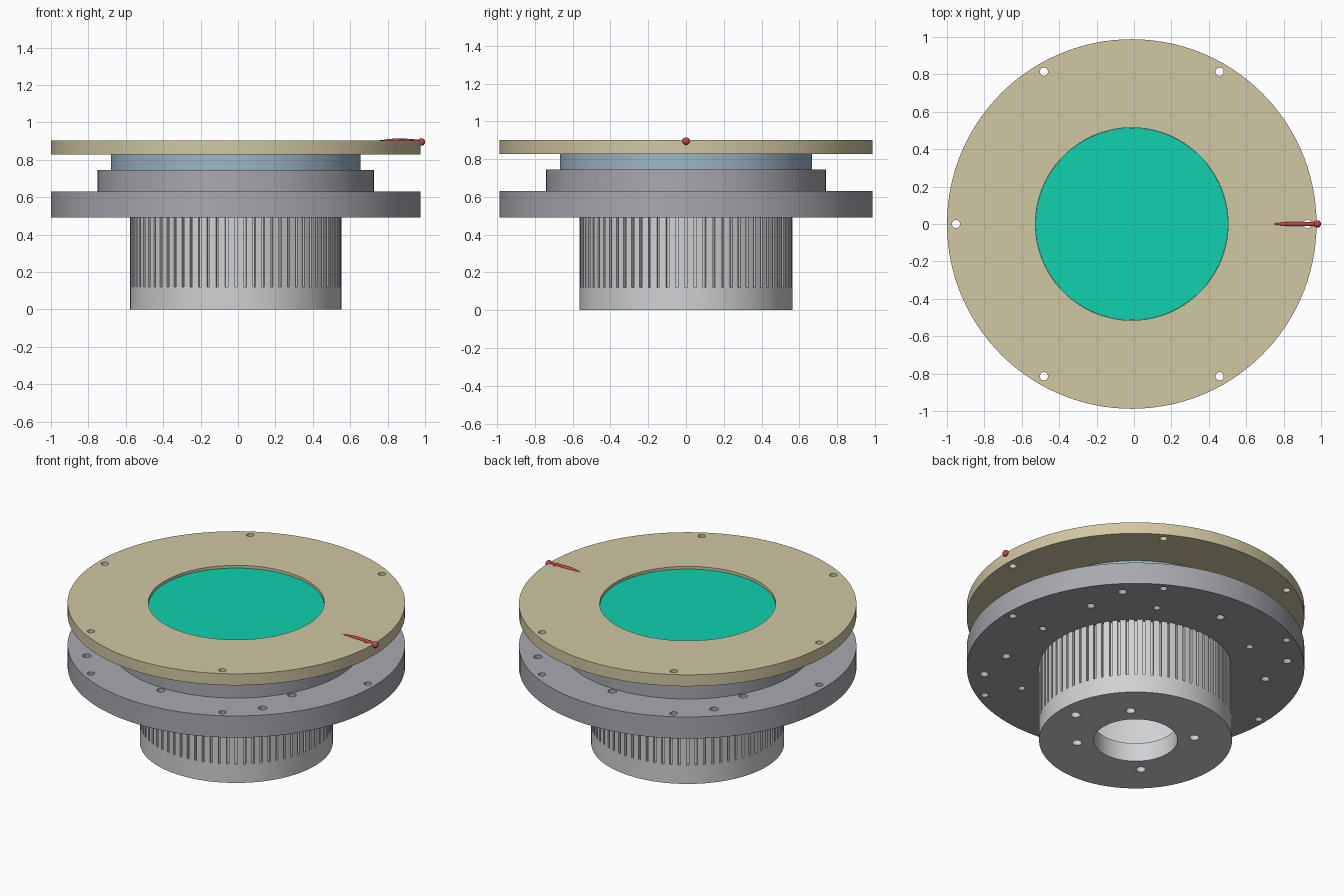
import bpy, bmesh, math
from mathutils import Matrix, Vector

if "Cube" in bpy.data.objects:
    bpy.data.objects.remove(bpy.data.objects["Cube"])

CX = -0.012      # axis of all turned parts
SEGMENTS = 120


def material(name, srgb):
    lin = [c / 12.92 if c < 0.04 else ((c + 0.055) / 1.055) ** 2.4 for c in srgb]
    m = bpy.data.materials.new(name)
    m.use_nodes = True
    m.diffuse_color = (*lin, 1)
    m.node_tree.nodes["Principled BSDF"].inputs["Base Color"].default_value = (*lin, 1)
    return m


beige = material("beige", (0.82, 0.78, 0.64))
green = material("sea green", (0.06, 0.82, 0.68))
steel = material("blue steel", (0.62, 0.71, 0.79))
grey = material("mid grey", (0.66, 0.66, 0.69))
silver = material("light grey", (0.81, 0.82, 0.83))
red = material("red", (0.78, 0.27, 0.28))


def new_object(name, bm, mat):
    mesh = bpy.data.meshes.new(name)
    bmesh.ops.recalc_face_normals(bm, faces=bm.faces)
    bm.to_mesh(mesh)
    bm.free()
    ob = bpy.data.objects.new(name, mesh)
    bpy.context.collection.objects.link(ob)
    if mat:
        mesh.materials.append(mat)
    return ob


def lathe(name, profile, mat):
    """Turn a closed (radius, height) outline around the axis."""
    bm = bmesh.new()
    rings = []
    for i in range(SEGMENTS):
        a = math.tau * i / SEGMENTS
        rings.append([bm.verts.new((CX + r * math.cos(a), r * math.sin(a), z)) for r, z in profile])
    n = len(profile)
    for i in range(SEGMENTS):
        p, q = rings[i], rings[(i + 1) % SEGMENTS]
        for j in range(n):
            k = (j + 1) % n
            bm.faces.new((p[j], q[j], q[k], p[k]))
    return new_object(name, bm, mat)


def ring(name, inner, outer, z0, z1, mat):
    return lathe(name, [(inner, z0), (outer, z0), (outer, z1), (inner, z1)], mat)


def polar(radius, degrees, z):
    a = math.radians(degrees)
    return Matrix.Translation((CX + radius * math.cos(a), radius * math.sin(a), z)) @ Matrix.Rotation(a, 4, "Z")


def drill_pattern(bm, circle, hole, count, start, z0, z1):
    for i in range(count):
        bmesh.ops.create_cone(bm, cap_ends=True, segments=20, radius1=hole, radius2=hole, depth=z1 - z0,
                              matrix=polar(circle, start + i * 360 / count, (z0 + z1) / 2))


def finish(ob, cutter_bm=None):
    """Cut the holes, then shade smooth with sharp edges kept."""
    bpy.ops.object.select_all(action="DESELECT")
    ob.select_set(True)
    bpy.context.view_layer.objects.active = ob
    if cutter_bm:
        cutter = new_object(ob.name + "_cutter", cutter_bm, None)
        cutter.hide_render = True
        mod = ob.modifiers.new("holes", "BOOLEAN")
        mod.operation = "DIFFERENCE"
        mod.solver = "EXACT"
        mod.object = cutter
        bpy.ops.object.modifier_apply(modifier=mod.name)
        bpy.data.objects.remove(cutter)
    bpy.ops.object.shade_smooth_by_angle(angle=math.radians(30))


# Grooved hub: a cup with a bored floor
hub = lathe("hub", [(0.245, 0), (0.565, 0), (0.565, 0.49), (0.5, 0.49), (0.5, 0.12), (0.245, 0.12)], silver)
cut = bmesh.new()
for i in range(72):
    bmesh.ops.create_cube(cut, matrix=polar(0.575, i * 5, 0.32) @ Matrix.Diagonal((0.06, 0.014, 0.4, 1)))
drill_pattern(cut, 0.345, 0.028, 4, 45, -0.05, 0.2)
drill_pattern(cut, 0.46, 0.028, 1, 0, -0.05, 0.2)
finish(hub, cut)

# Flange and its raised step, one turned body with bolt holes
flange = lathe("flange", [(0.5, 0.49), (0.988, 0.49), (0.988, 0.63), (0.74, 0.63), (0.74, 0.745), (0.5, 0.745)], grey)
cut = bmesh.new()
drill_pattern(cut, 0.94, 0.022, 6, 0, 0.4, 0.8)
drill_pattern(cut, 0.89, 0.026, 4, 45, 0.4, 0.8)
drill_pattern(cut, 0.77, 0.025, 6, 30, 0.4, 0.8)
drill_pattern(cut, 0.71, 0.021, 6, 0, 0.4, 0.8)
finish(flange, cut)

# Spacer between flange and plate
finish(ring("spacer_ring", 0.5, 0.668, 0.745, 0.828, steel))

# Top plate
plate = ring("top_plate", 0.515, 0.988, 0.828, 0.902, beige)
cut = bmesh.new()
drill_pattern(cut, 0.94, 0.022, 6, 0, 0.7, 1.0)
finish(plate, cut)

# Recessed centre disc
bm = bmesh.new()
bmesh.ops.create_cone(bm, cap_ends=True, segments=SEGMENTS, radius1=0.514, radius2=0.514, depth=0.056,
                      matrix=Matrix.Translation((CX, 0, 0.857)))
finish(new_object("centre_disc", bm, green))

# Marker ball on the plate rim
bm = bmesh.new()
bmesh.ops.create_uvsphere(bm, u_segments=24, v_segments=12, radius=0.02,
                          matrix=Matrix.Translation((0.98, 0, 0.895)))
finish(new_object("marker_ball", bm, red))

# Bowed pointer tapering to a tip
bm = bmesh.new()
rings = []
for i in range(13):
    t = i / 12
    c = Vector((0.715 + 0.255 * t, 0, 0.895 + 0.028 * t * (1 - t)))
    r = 0.002 + 0.01 * min(1, 2 * t)
    rings.append([bm.verts.new(c + Vector((0, r * math.cos(a), r * math.sin(a))))
                  for a in (math.tau * k / 12 for k in range(12))])
for p, q in zip(rings, rings[1:]):
    for k in range(12):
        bm.faces.new((p[k], p[k - 1], q[k - 1], q[k]))
bm.faces.new(rings[0])
bm.faces.new(rings[-1])
finish(new_object("pointer", bm, red))
